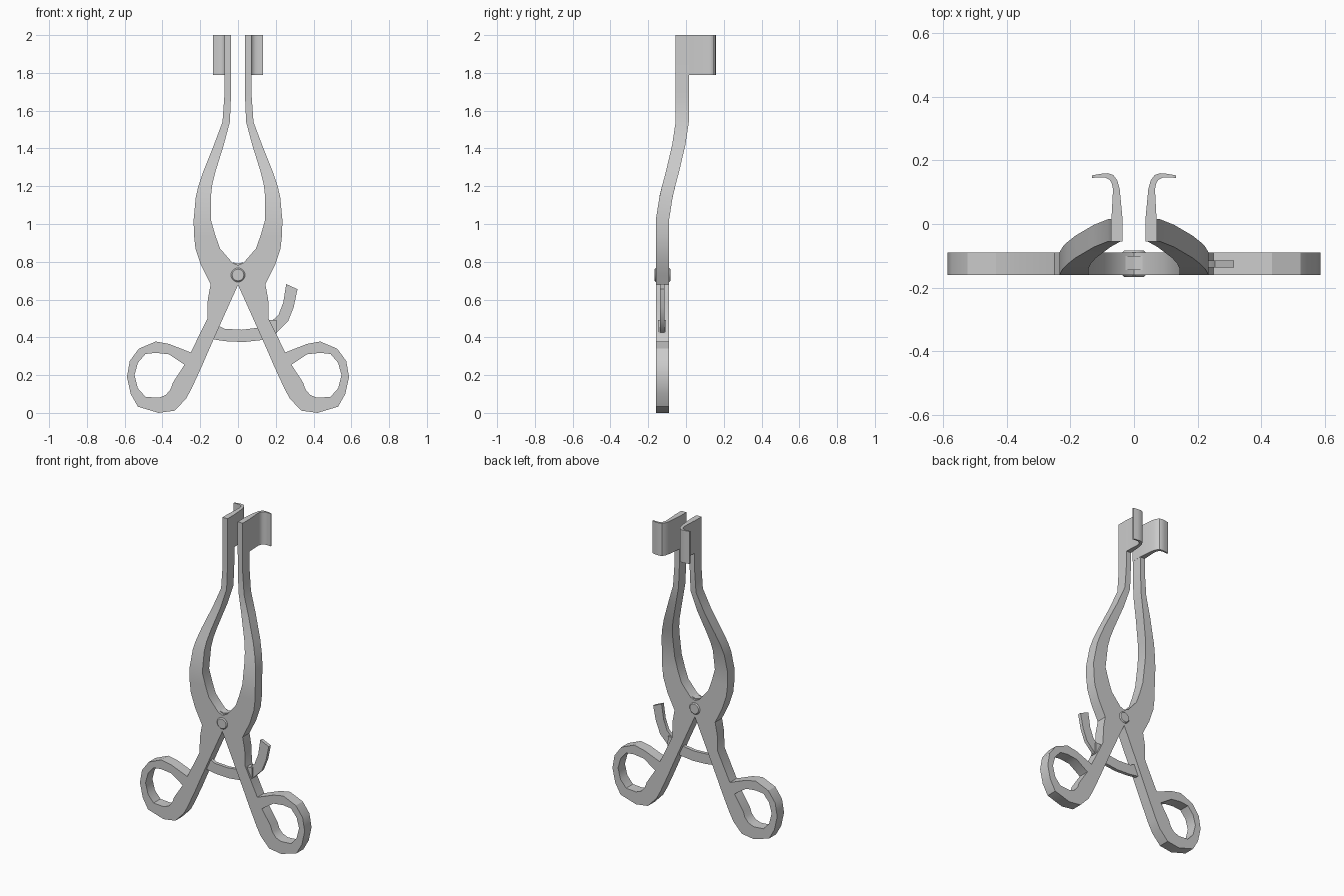
import bpy, bmesh, math
from mathutils import Vector

if "Cube" in bpy.data.objects:
    bpy.data.objects.remove(bpy.data.objects["Cube"])


def finish(name, bm, angle=30):
    bmesh.ops.recalc_face_normals(bm, faces=bm.faces)
    me = bpy.data.meshes.new(name)
    bm.to_mesh(me)
    bm.free()
    ob = bpy.data.objects.new(name, me)
    bpy.context.collection.objects.link(ob)
    bpy.ops.object.select_all(action='DESELECT')
    ob.select_set(True)
    bpy.context.view_layer.objects.active = ob
    bpy.ops.object.shade_smooth_by_angle(angle=math.radians(angle))
    return ob


def strip(name, rows, axis, lo, hi, signs=(1,), bend=None):
    """Ribbon of edge pairs in a plane, thickened along y or z."""
    bm = bmesh.new()
    put = lambda p, s: (s * p[0], lo, p[1]) if axis == 'y' else (s * p[0], p[1], lo)
    for s in signs:
        pairs = [[bm.verts.new(put(p, s)) for p in (r[:2], r[2:])] for r in rows]
        for (a, b), (c, d) in zip(pairs, pairs[1:]):
            bm.faces.new((a, b, d, c))
    bmesh.ops.remove_doubles(bm, verts=bm.verts, dist=1e-4)
    bmesh.ops.recalc_face_normals(bm, faces=bm.faces)
    new = bmesh.ops.extrude_face_region(bm, geom=bm.faces[:])['geom']
    move = Vector((0, hi - lo, 0)) if axis == 'y' else Vector((0, 0, hi - lo))
    bmesh.ops.translate(bm, vec=move, verts=[g for g in new if isinstance(g, bmesh.types.BMVert)])
    if bend:
        for v in bm.verts:
            v.co.y += bend(v.co.z)
    return finish(name, bm)


def bend(z):
    keys = [(1.02, 0), (1.16, .022), (1.275, .053), (1.42, .087), (1.54, .105)]
    if z <= keys[0][0]:
        return 0
    for (a, ya), (b, yb) in zip(keys, keys[1:]):
        if z <= b:
            return ya + (yb - ya) * (z - a) / (b - a)
    return keys[-1][1]


# Arms and handles: inner x, z, outer x, z
arm = [
    (.037, 2.0, .072, 2.0), (.037, 1.68, .072, 1.68), (.043, 1.54, .082, 1.54),
    (.075, 1.42, .127, 1.42), (.12, 1.275, .185, 1.275), (.136, 1.21, .21, 1.20),
    (.143, 1.15, .224, 1.14), (.143, 1.02, .235, 1.02), (.12, .94, .233, .94),
    (.095, .87, .225, .87), (.03, .795, .195, .78), (0, .782, .17, .73),
    (0, .677, .145, .68), (.035, .60, .16, .60), (.08, .50, .162, .50),
    (.16, .32, .25, .32), (.19, .25, .283, .255)]
# Finger ring: outer x, z, hole x, z
ring = [
    (.245, .13, .345, .16), (.275, .075, .357, .125), (.335, .012, .382, .095),
    (.42, 0, .42, .08), (.53, .033, .49, .085), (.568, .10, .53, .13),
    (.588, .19, .548, .20), (.573, .275, .53, .265), (.525, .34, .49, .312),
    (.435, .378, .435, .318), (.365, .365, .365, .31), (.25, .32, .283, .255)]
strip("arms_and_handles", arm + ring, 'y', -.16, -.09, (1, -1), bend)

# Hooked blades at the tips
hook = [
    (.036, -.055, .071, -.055), (.036, .015, .071, .015), (.045, .11, .066, .11),
    (.053, .138, .070, .128), (.065, .154, .077, .139), (.082, .16, .092, .147),
    (.105, .158, .108, .147), (.133, .153, .133, .145)]
for side, s in (("left", -1), ("right", 1)):
    strip(side + "_blade", hook, 'z', 1.79, 2.0, (s,))

# Curved ratchet bar
bar = [
    (-.15, .395, -.13, .47), (-.11, .386, -.10, .46), (-.06, .379, -.07, .445),
    (.03, .375, .02, .44), (.12, .385, .10, .45), (.20, .42, .165, .473),
    (.265, .485, .215, .52), (.295, .56, .24, .585), (.315, .655, .255, .682)]
strip("ratchet_bar", bar, 'y', -.137, -.115)

# Latch housing on the handle
latch = [(.17, .42, .155, .49), (.205, .42, .203, .492)]
strip("ratchet_latch", latch, 'y', -.148, -.105)

# Web inside the crotch
web = [(-.026, .76, -.026, .797), (0, .76, 0, .79), (.026, .76, .026, .797)]
strip("box_lock_web", web, 'y', -.145, -.1)

# Pivot pin with bevelled rims
bm = bmesh.new()
bmesh.ops.create_cone(bm, cap_ends=True, segments=24, radius1=.037, radius2=.037, depth=.084)
rims = [e for e in bm.edges if abs(e.verts[0].co.z - e.verts[1].co.z) < 1e-5]
bmesh.ops.bevel(bm, geom=rims, offset=.006, segments=1, affect='EDGES')
pin = finish("pivot_pin", bm)
pin.rotation_euler.x = math.pi / 2
pin.location = (0, -.125, .73)
